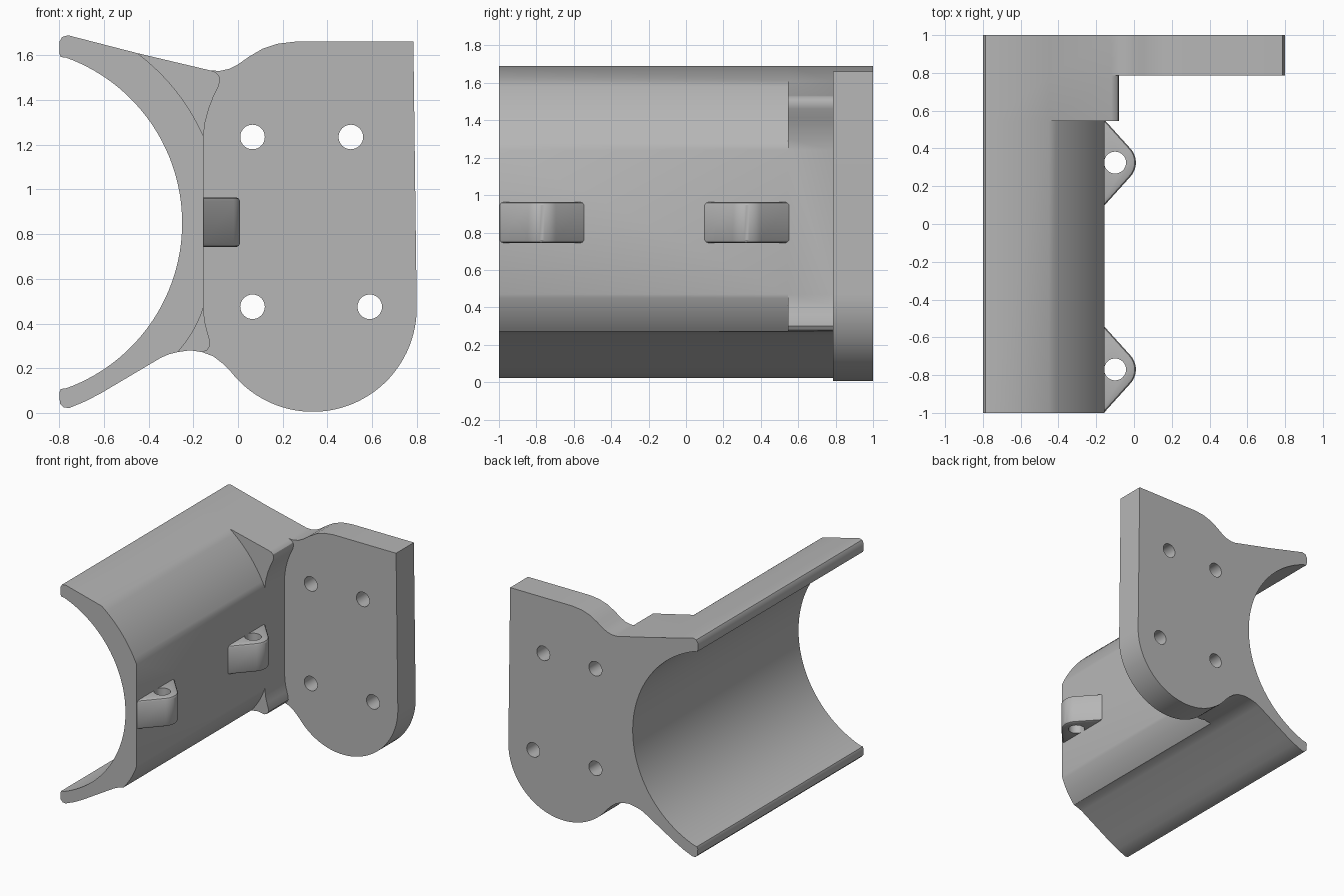
import bpy, bmesh, math
from mathutils import Vector

if "Cube" in bpy.data.objects:
    bpy.data.objects.remove(bpy.data.objects["Cube"])

grey = bpy.data.materials.new("mid grey")
grey.diffuse_color = (0.47, 0.47, 0.47, 1)
grey.use_nodes = True
grey.node_tree.nodes["Principled BSDF"].inputs["Base Color"].default_value = grey.diffuse_color


def circle(cx, cz, r, a0, a1, n):
    """Points on a circle from a0 to a1 degrees."""
    angles = [math.radians(a0 + (a1 - a0) * i / n) for i in range(n + 1)]
    return [(cx + r * math.cos(a), cz + r * math.sin(a)) for a in angles]


def bow(p, q, sag, n=10):
    """Shallow arc from p to q, bulging left of travel by sag."""
    p, q = Vector(p), Vector(q)
    side = (q - p).orthogonal().normalized() * sag
    return [tuple(p.lerp(q, i / n) + side * (4 * (i / n) * (1 - i / n))) for i in range(n + 1)]


def make_object(name, bm):
    bmesh.ops.remove_doubles(bm, verts=bm.verts, dist=1e-5)
    bmesh.ops.recalc_face_normals(bm, faces=bm.faces)
    mesh = bpy.data.meshes.new(name)
    bm.to_mesh(mesh)
    bm.free()
    obj = bpy.data.objects.new(name, mesh)
    mesh.materials.append(grey)
    bpy.context.collection.objects.link(obj)
    return obj


def walls(bm, outline, y0, y1):
    for (ax, az), (bx, bz) in zip(outline, outline[1:] + outline[:1]):
        quad = [(ax, y0, az), (bx, y0, bz), (bx, y1, bz), (ax, y1, az)]
        bm.faces.new([bm.verts.new(v) for v in quad])


def cap(bm, outline, y):
    bm.faces.new([bm.verts.new((x, y, z)) for x, z in outline])


def apply_modifiers(obj):
    bpy.context.view_layer.objects.active = obj
    for m in list(obj.modifiers):
        bpy.ops.object.modifier_apply(modifier=m.name)


def drill(obj, points, r, axis):
    """Cut round holes through the object along one axis."""
    for p in points:
        rot = (math.pi / 2, 0, 0) if axis == "Y" else (0, 0, 0)
        bpy.ops.mesh.primitive_cylinder_add(vertices=32, radius=r, depth=0.6, location=p, rotation=rot)
        cutter = bpy.context.object
        cutter.hide_render = True
        cutter.data.materials.append(grey)
        mod = obj.modifiers.new("hole", "BOOLEAN")
        mod.operation, mod.solver, mod.object = "DIFFERENCE", "EXACT", cutter
        apply_modifiers(obj)
        bpy.data.objects.remove(cutter)


def smooth(obj):
    bpy.ops.object.select_all(action="DESELECT")
    obj.select_set(True)
    bpy.context.view_layer.objects.active = obj
    bpy.ops.object.shade_smooth_by_angle(angle=math.radians(30))


# Shared left side: lower slope, lower lip, round saddle, upper lip
common = [(-0.31, 0.262), (-0.345, 0.247), (-0.61, 0.09), (-0.68, 0.053), (-0.755, 0.022),
          (-0.78, 0.024), (-0.797, 0.042), (-0.8, 0.09), (-0.793, 0.107)]
common += circle(-1.037, 0.85, 0.787, -70, 70, 56)
common += [(-0.793, 1.593), (-0.8, 1.61), (-0.8, 1.66), (-0.787, 1.683), (-0.76, 1.69)]

upper, lower = (-0.45, 1.61), (-0.27, 0.272)
mid_top, mid_low = (-0.155, 1.24), (-0.155, 0.47)
top_join, low_join = (-0.12, 1.532), (-0.16, 0.272)

# Right side of each section, running from top to bottom
top_bow = bow(upper, mid_top, 0.03)
low_bow = bow(mid_low, lower, 0.012)
if top_bow[5][0] < -0.3:
    top_bow = bow(upper, mid_top, -0.03)
if low_bow[5][0] < -0.2125:
    low_bow = bow(mid_low, lower, -0.012)
collar_top = [top_join, (-0.1, 1.525), (-0.085, 1.51), (-0.08, 1.49), (-0.087, 1.462),
              (-0.11, 1.415), (-0.131, 1.36), (-0.147, 1.3), mid_top]
collar_low = [mid_low, (-0.149, 0.41), (-0.137, 0.362), (-0.126, 0.325), (-0.125, 0.3),
              (-0.138, 0.28), low_join]
low_edge = [(-0.215, 0.28), lower]
plate_edge = [top_join, (-0.08, 1.531), (-0.04, 1.54), (0.0, 1.56), (0.05, 1.595), (0.11, 1.63),
              (0.18, 1.653), (0.26, 1.662), (0.785, 1.662)]
plate_edge += circle(0.335, 0.47, 0.465, 0, -142, 40)
plate_edge += [(-0.07, 0.222), (-0.11, 0.253), low_join]

channel = common + top_bow + low_bow
collar = common + [upper] + collar_top + collar_low + low_edge
plate = common + [upper] + plate_edge + low_edge

# Body: channel, stepped collar and mounting plate in one closed shell
bm = bmesh.new()
walls(bm, channel, -1, 0.545)
walls(bm, collar, 0.545, 0.785)
walls(bm, plate, 0.785, 1)
cap(bm, channel, -1)
cap(bm, top_bow + collar_top[-2::-1], 0.545)
cap(bm, low_bow + low_edge[:1] + collar_low[:0:-1], 0.545)
cap(bm, plate_edge + (collar_top + collar_low)[-2:0:-1], 0.785)
cap(bm, plate, 1)
body = make_object("saddle_bracket", bm)
drill(body, [(0.065, 0.9, 1.235), (0.505, 0.9, 1.235), (0.065, 0.9, 0.475), (0.59, 0.9, 0.475)],
      0.055, "Y")
smooth(body)

# Two pierced lugs on the flat side of the channel
for name, y in (("rear_lug", 0.325), ("front_lug", -0.77)):
    outline = [(-0.165, y - 0.225), (-0.155, y - 0.225)]
    outline += circle(-0.1, y, 0.11, -43, 43, 12)
    outline += [(-0.155, y + 0.225), (-0.165, y + 0.225)]
    bm = bmesh.new()
    rings = []
    # Slightly inset end rings round the top and bottom rims
    for z, inset in ((0.743, 0.016), (0.748, 0.006), (0.759, 0), (0.948, 0), (0.959, 0.006), (0.964, 0.016)):
        k = 1 - inset / 0.165
        rings.append([bm.verts.new((-0.165 + (px + 0.165) * k, y + (py - y) * k, z)) for px, py in outline])
    n = len(outline)
    for a, b in zip(rings, rings[1:]):
        for i in range(n):
            j = (i + 1) % n
            bm.faces.new((a[i], a[j], b[j], b[i]))
    bm.faces.new(rings[0])
    bm.faces.new(rings[-1])
    lug = make_object(name, bm)
    drill(lug, [(-0.1, y, 0.85)], 0.058, "Z")
    smooth(lug)
